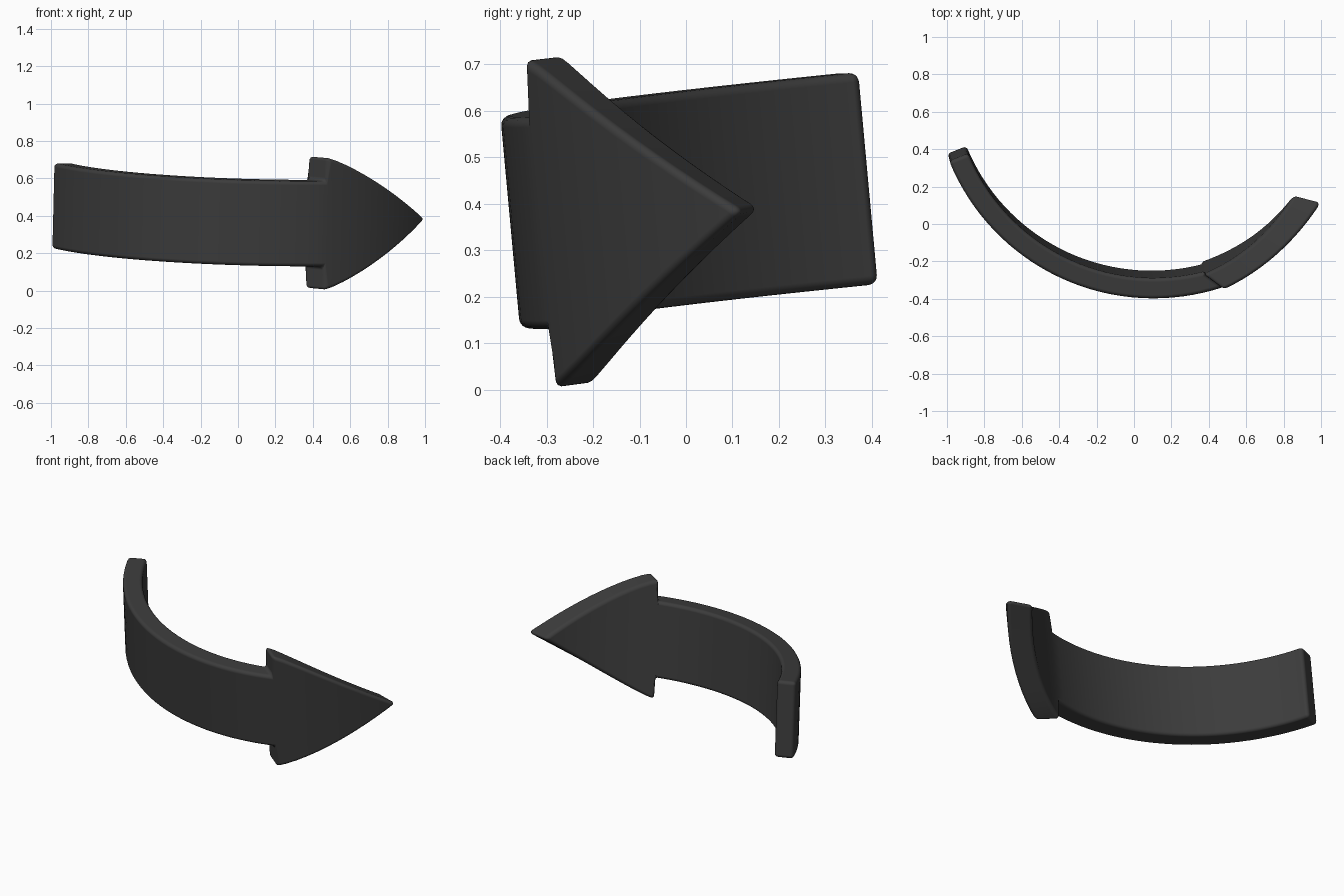
import bpy, bmesh
from math import sin, cos, radians
from mathutils import Vector

cube = bpy.data.objects.get("Cube")
if cube:
    bpy.data.objects.remove(cube, do_unlink=True)

BAND_STEPS, HEAD_STEPS = 32, 12
BAND_HALF, HEAD_HALF = 0.229, 0.358


def arc(radius, end_angle, t):
    """Point on the band's curve, from its far end to the arrowhead."""
    a = radians(-68 + (end_angle + 68) * t)
    return Vector((0.1 + radius * sin(a), 0.8 - radius * cos(a), 0))


def bend(a, b, c, t):
    """Point on a quadratic curve."""
    return (1 - t) ** 2 * Vector(a) + 2 * t * (1 - t) * Vector(b) + t * t * Vector(c)


bm = bmesh.new()


def station(outer, inner, heights):
    """Matching columns of vertices on the outer and inner surfaces."""
    return [[bm.verts.new((p.x, p.y, h)) for h in heights] for p in (outer, inner)]


def join(a, b):
    """Skin two neighbouring stations on the outer, inner, top and bottom sides."""
    for side in (0, 1):
        bm.faces.new(a[side] + b[side][::-1])
    for k in (0, -1):
        bm.faces.new((a[0][k], a[1][k], b[1][k], b[0][k]))


# Curved band
band = []
for i in range(BAND_STEPS + 1):
    t = i / BAND_STEPS
    band.append(station(arc(1.18, 18.5, t), arc(1.07, 14.3, t), (-BAND_HALF, BAND_HALF)))
for a, b in zip(band, band[1:]):
    join(a, b)
(o0, o1), (i0, i1) = band[0]
bm.faces.new((o0, o1, i1, i0))

# Arrowhead: a wide shoulder narrowing to a point
out_start, in_start = arc(1.18, 18.5, 1), arc(1.07, 14.3, 1)
shoulder = station(out_start, in_start, (-HEAD_HALF, HEAD_HALF))
for k in (0, 1):
    bm.faces.new((shoulder[0][k], shoulder[1][k], band[-1][1][k], band[-1][0][k]))
# The first column also holds the band's end vertices, so the surface is continuous
head = [[[s[0], e[0], e[1], s[1]] for s, e in zip(shoulder, band[-1])]]
for i in range(1, HEAD_STEPS + 1):
    t = i / HEAD_STEPS
    h = HEAD_HALF * (1 - t ** 1.2)
    outer = bend(out_start, (0.80, -0.176, 0), (1.005, 0.122, 0), t)
    inner = bend(in_start, (0.67, -0.12, 0), (0.857, 0.16, 0), t)
    head.append(station(outer, inner, (-h, h) if i < HEAD_STEPS else (0,)))
for a, b in zip(head, head[1:]):
    join(a, b)

bmesh.ops.recalc_face_normals(bm, faces=bm.faces[:])
mesh = bpy.data.meshes.new("curved_arrow")
bm.to_mesh(mesh)
bm.free()
for face in mesh.polygons:
    face.use_smooth = True

arrow = bpy.data.objects.new("curved_arrow", mesh)
bpy.context.collection.objects.link(arrow)
arrow.location = (0, 0, 0.397)
arrow.rotation_euler = (0.0917, 0.0242, 0)

# Rounded edges
bevel = arrow.modifiers.new("rounded_edges", 'BEVEL')
bevel.width = 0.02
bevel.segments = 4
bevel.limit_method = 'ANGLE'
bevel.angle_limit = radians(40)
bevel.harden_normals = True

# Dark grey finish
colour = (0.045, 0.045, 0.045, 1)
grey = bpy.data.materials.new("dark_grey")
grey.use_nodes = True
grey.diffuse_color = colour
grey.node_tree.nodes["Principled BSDF"].inputs["Base Color"].default_value = colour
mesh.materials.append(grey)
